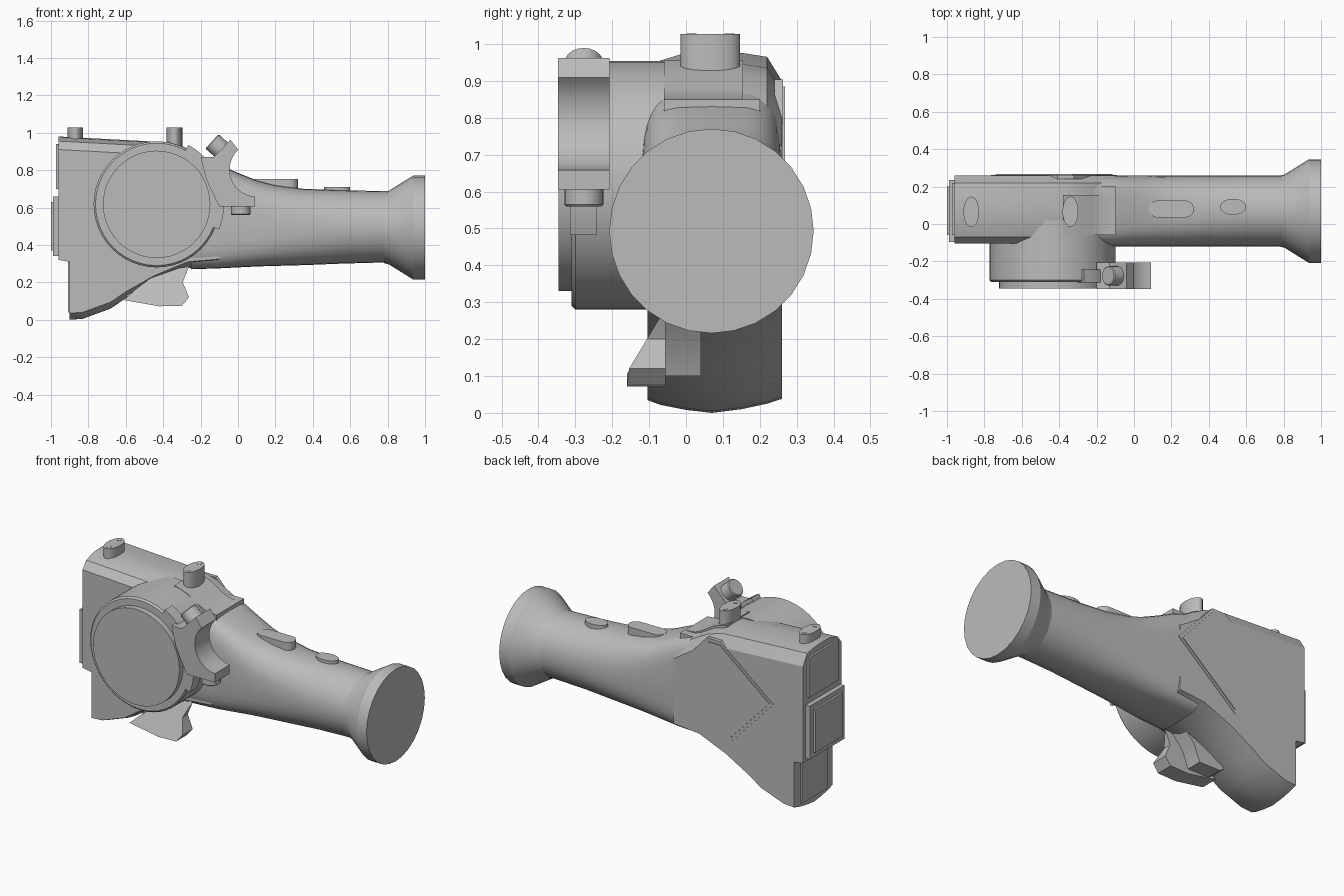
import bpy, bmesh
from math import sin, cos, pi, radians
from mathutils import Vector

if "Cube" in bpy.data.objects:
    bpy.data.objects.remove(bpy.data.objects["Cube"])

grey = bpy.data.materials.new("plain grey")
grey.use_nodes = True
grey.diffuse_color = (0.5, 0.5, 0.5, 1)
grey.node_tree.nodes["Principled BSDF"].inputs["Base Color"].default_value = (0.5, 0.5, 0.5, 1)
parts = []


def loft(name, rings):
    """Skin a list of equal-length point rings and cap both ends."""
    bm = bmesh.new()
    vs = [[bm.verts.new(p) for p in r] for r in rings]
    n = len(vs[0])
    for a, b in zip(vs, vs[1:]):
        for i in range(n):
            j = (i + 1) % n
            bm.faces.new((a[i], a[j], b[j], b[i]))
    bm.faces.new(vs[0][::-1])
    bm.faces.new(vs[-1])
    bmesh.ops.recalc_face_normals(bm, faces=bm.faces)
    mesh = bpy.data.meshes.new(name)
    bm.to_mesh(mesh)
    bm.free()
    mesh.materials.append(grey)
    obj = bpy.data.objects.new(name, mesh)
    bpy.context.collection.objects.link(obj)
    parts.append(obj)
    return obj


def prism(name, outline, y0, y1):
    return loft(name, [[(x, y, z) for x, z in outline] for y in (y0, y1)])


def box(name, x, y, z):
    return prism(name, [(x[0], z[0]), (x[1], z[0]), (x[1], z[1]), (x[0], z[1])], *y)


def arc(cx, cz, r, a0, a1, n):
    angles = [radians(a0 + (a1 - a0) * i / n) for i in range(n + 1)]
    return [(cx + r * cos(a), cz + r * sin(a)) for a in angles]


def turned(name, origin, axis, profile, n=32, squash=1):
    """Revolve (distance along axis, radius) pairs about an axis."""
    d = Vector(axis).normalized()
    u = Vector((0, 1, 0)) if abs(d.y) < 0.5 else Vector((1, 0, 0))
    w = d.cross(u)
    rings = [[Vector(origin) + d * t + r * (u * cos(2 * pi * i / n) + w * squash * sin(2 * pi * i / n))
              for i in range(n)] for t, r in profile]
    return loft(name, rings)


# Main housing: side outline carried through its depth with rounded top and base
top = [(-0.1, 0.80), (-0.2, 0.865), (-0.3, 0.92), (-0.4, 0.95), (-0.96, 0.98)]
left = [(-0.96, 0.32), (-0.9, 0.31)]
base = [(-0.9, 0), (-0.83, 0.005), (-0.68, 0.06), (-0.6, 0.115), (-0.45, 0.2), (-0.27, 0.275), (-0.1, 0.29)]
rings = []
for y, drop, lift in ((-0.105, 0.07, 0.035), (-0.07, 0.025, 0.022), (0, 0.004, 0.008), (0.07, 0, 0),
                      (0.15, 0.004, 0.01), (0.22, 0.015, 0.025), (0.26, 0.08, 0.038)):
    pts = [(x, z - drop) for x, z in top] + left + [(x, z + lift) for x, z in base]
    rings.append([(x, y, z) for x, z in pts])
loft("main_housing", rings)

# Hand grip: boxy next to the housing, round at the far end
rings = []
for x, lo, hi, power in ((-0.25, 0.27, 0.88, 5), (-0.1, 0.275, 0.83, 4.5), (0, 0.28, 0.785, 3.8),
                         (0.1, 0.285, 0.745, 3.2), (0.2, 0.288, 0.72, 2.8), (0.35, 0.292, 0.70, 2.4),
                         (0.55, 0.3, 0.693, 2.1), (0.8, 0.307, 0.687, 2)):
    ring = []
    for i in range(32):
        c, s = cos(2 * pi * i / 32), sin(2 * pi * i / 32)
        sy = abs(c) ** (2 / power) * (1 if c > 0 else -1)
        sz = abs(s) ** (2 / power) * (1 if s > 0 else -1)
        ring.append((x, 0.07 + 0.19 * sy, (lo + hi) / 2 + (hi - lo) / 2 * sz))
    rings.append(ring)
loft("hand_grip", rings)

# Flared end of the grip
turned("flared_end", (0.78, 0.069, 0.493), (1, 0, 0), [(0, 0.19), (0.025, 0.196), (0.155, 0.277), (0.22, 0.277)], 28)

# Round drum on the front
turned("drum", (-0.435, 0.02, 0.617), (0, -1, 0), [(0, 0.337), (0.32, 0.337), (0.33, 0.327)], 48)
turned("drum_cover", (-0.435, -0.3, 0.617), (0, -1, 0), [(0, 0.287), (0.045, 0.287)], 48)

# Clamp around the drum with its open jaw and two bolts
prism("clamp_band", arc(-0.435, 0.617, 0.36, -22, 62, 16) + arc(-0.435, 0.617, 0.29, 62, -22, 16), -0.314, -0.242)
jaw = [(-0.2, 0.87), (-0.13, 0.87), (-0.04, 0.962)] + arc(0.1, 0.803, 0.145, 133, 266, 14)
jaw += [(0.09, 0.605), (-0.1, 0.605), (-0.17, 0.75)]
prism("clamp_jaw", jaw, -0.347, -0.207)
turned("upper_bolt", (-0.085, -0.277, 0.905), (-0.74, 0, 0.67), [(0, 0.052), (0.068, 0.052), (0.073, 0.047)], 20)
turned("lower_bolt", (0.015, -0.277, 0.61), (0, 0, -1), [(0, 0.053), (0.045, 0.053), (0.05, 0.048)], 20)

# Trigger: slanted outer guard and an inner web reaching under the housing
guard = [(-0.26, 0.285), (-0.42, 0.26), (-0.55, 0.16), (-0.61, 0.105), (-0.42, 0.072),
         (-0.3, 0.075), (-0.262, 0.12), (-0.295, 0.2), (-0.28, 0.24)]
loft("trigger_guard", [[(x, -0.16 + max(0, z - 0.11) * 0.6, z) for x, z in guard],
                       [(x, -0.055, z) for x, z in guard]])
prism("trigger_web", [(-0.3, 0.29), (-0.6, 0.13), (-0.56, 0.1), (-0.42, 0.1), (-0.38, 0.2)], -0.06, 0.04)

# Thumb ledge sweeping down from the housing top
ledge = [(-0.38, 0.955), (-0.29, 0.925), (-0.22, 0.88), (-0.17, 0.857), (-0.1, 0.85), (-0.1, 0.8), (-0.38, 0.8)]
prism("thumb_ledge", ledge, -0.06, 0.155)
box("ledge_lip", (-0.19, -0.1), (-0.06, 0.2), (0.79, 0.85))

# Strap lugs with two pin heads each
for side, x in (("right", -0.87), ("middle", -0.34)):
    turned(side + "_lug", (x, 0.066, 0.9), (0, 0, 1), [(0, 0.081), (0.127, 0.081)], 24, 0.52)
    for end, y in (("front", 0.015), ("back", 0.118)):
        turned(f"{side}_lug_{end}_pin", (x, y, 1.02), (0, 0, 1), [(0, 0.014), (0.009, 0.014)], 12)

# Grip buttons
def pill(name, x0, x1, y, r, z0, z1):
    plan = arc(x1 - r, y, r, -90, 90, 10) + arc(x0 + r, y, r, 90, 270, 10)
    loft(name, [[(px, py, z) for px, py in plan] for z in (z0, z1)])


pill("long_button", 0.08, 0.32, 0.08, 0.045, 0.65, 0.753)
turned("oval_button", (0.53, 0.092, 0.65), (0, 0, 1), [(0, 0.043), (0.06, 0.043)], 24, 1.63)

# Tilted back panel, its upper corner trimmed by the housing top
def panel(name, s, y1):
    corners = [(0.34, 0.015), (0.11, 0.27), (0.02, 0.27), (-0.335, -0.015), (-0.05, -0.315)]
    prism(name, [(-0.43 + s * x, 0.634 + s * z) for x, z in corners], 0.24, y1)


panel("back_panel_frame", 1, 0.263)
panel("back_panel_face", 0.93, 0.268)

# Stacked doors on the narrow end
box("upper_door", (-0.972, -0.95), (-0.06, 0.22), (0.7, 0.94))
box("middle_door_frame", (-0.988, -0.95), (-0.095, 0.235), (0.34, 0.66))
box("middle_door", (-1.0, -0.98), (-0.06, 0.2), (0.37, 0.63))
box("lower_door", (-0.91, -0.88), (-0.05, 0.2), (0.04, 0.32))

# Smooth rounded faces, keep crisp edges
bpy.ops.object.select_all(action='DESELECT')
for obj in parts:
    obj.select_set(True)
bpy.context.view_layer.objects.active = parts[0]
bpy.ops.object.shade_smooth_by_angle(angle=radians(30))
